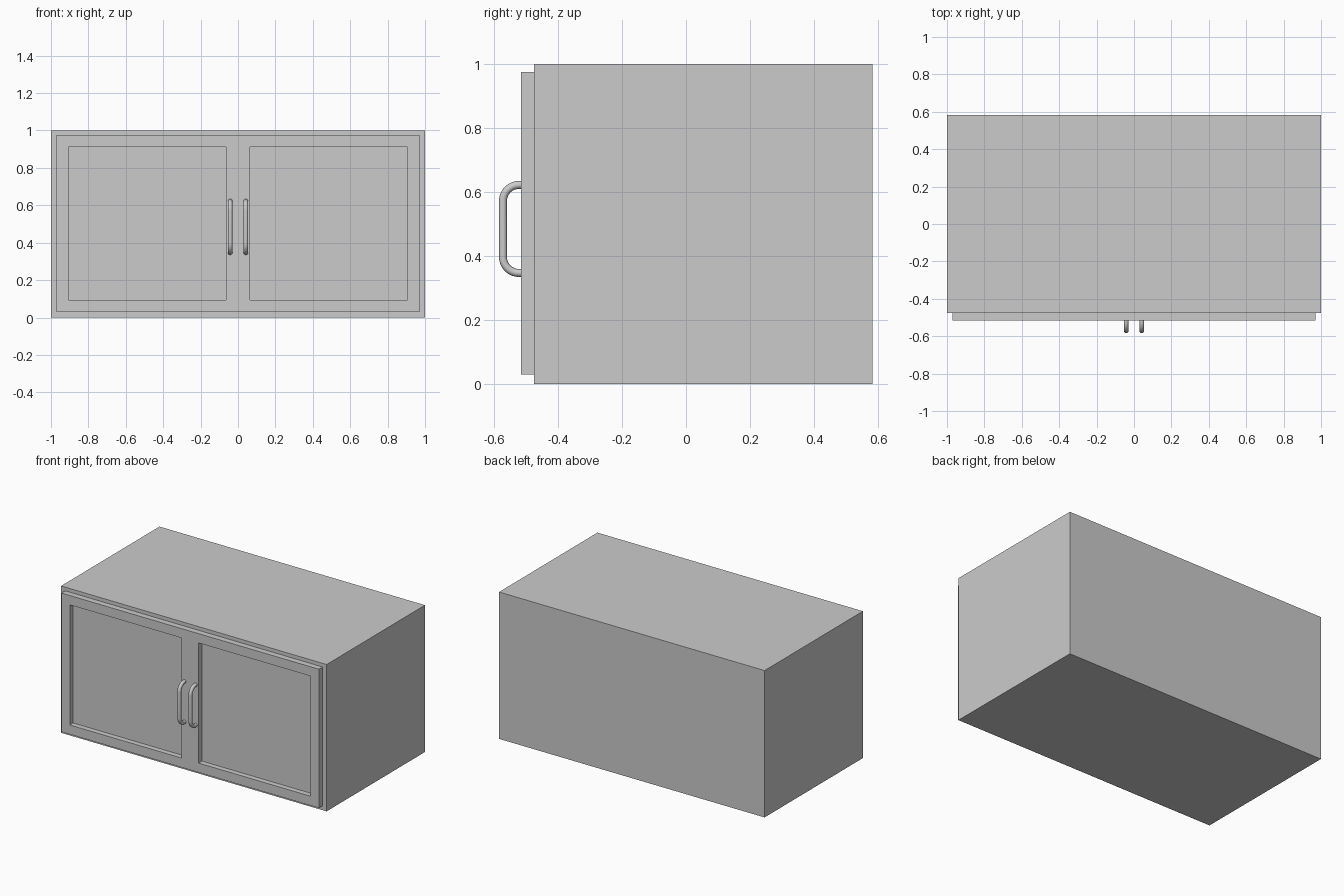
import bpy, bmesh, math

if "Cube" in bpy.data.objects:
    bpy.data.objects.remove(bpy.data.objects["Cube"])


def box(bm, lo, hi):
    """Add an axis-aligned box between two corners."""
    result = bmesh.ops.create_cube(bm, size=1)
    for v in result["verts"]:
        v.co = [lo[i] + (v.co[i] + 0.5) * (hi[i] - lo[i]) for i in range(3)]


def add_object(name, bm):
    mesh = bpy.data.meshes.new(name)
    bm.normal_update()
    bm.to_mesh(mesh)
    bm.free()
    obj = bpy.data.objects.new(name, mesh)
    bpy.context.collection.objects.link(obj)
    return obj


# Cabinet body
bm = bmesh.new()
box(bm, (-1, -0.475, 0), (1, 0.583, 1))
add_object("cabinet_body", bm)

# Doors: one half with a recessed panel, mirrored to the other side
bm = bmesh.new()
box(bm, (0, -0.515, 0.03), (0.97, -0.475, 0.975))
bm.normal_update()
front = min(bm.faces, key=lambda f: f.calc_center_median().y)
seam = min(bm.faces, key=lambda f: f.calc_center_median().x)
bmesh.ops.delete(bm, geom=[seam], context='FACES_ONLY')
bmesh.ops.inset_individual(bm, faces=[front], thickness=0.09)
panel = bmesh.ops.extrude_discrete_faces(bm, faces=[front])["faces"][0]
bmesh.ops.translate(bm, verts=panel.verts, vec=(0, 0.036, 0))
doors = add_object("panel_doors", bm)
doors.modifiers.new("mirror", 'MIRROR').use_clip = True

# Handle path: a bracket with rounded corners, in the y-z plane
back, outer, low, high, corner = -0.51, -0.5715, 0.347, 0.622, 0.05
path = [(back, low)]
for z, start in ((low + corner, 270), (high - corner, 180)):
    for i in range(9):
        a = math.radians(start - 90 * i / 8)
        path.append((outer + corner + corner * math.cos(a),
                     z + corner * math.sin(a)))
path.append((back, high))

# Handles
for side, x in (("left", -0.042), ("right", 0.042)):
    curve = bpy.data.curves.new(side + "_handle", 'CURVE')
    curve.dimensions = '3D'
    curve.bevel_depth = 0.0125
    curve.bevel_resolution = 4
    curve.use_fill_caps = True
    spline = curve.splines.new('POLY')
    spline.points.add(len(path) - 1)
    for point, (y, z) in zip(spline.points, path):
        point.co = (x, y, z, 1)
    spline.use_smooth = True
    bpy.context.collection.objects.link(
        bpy.data.objects.new(side + "_handle", curve))
